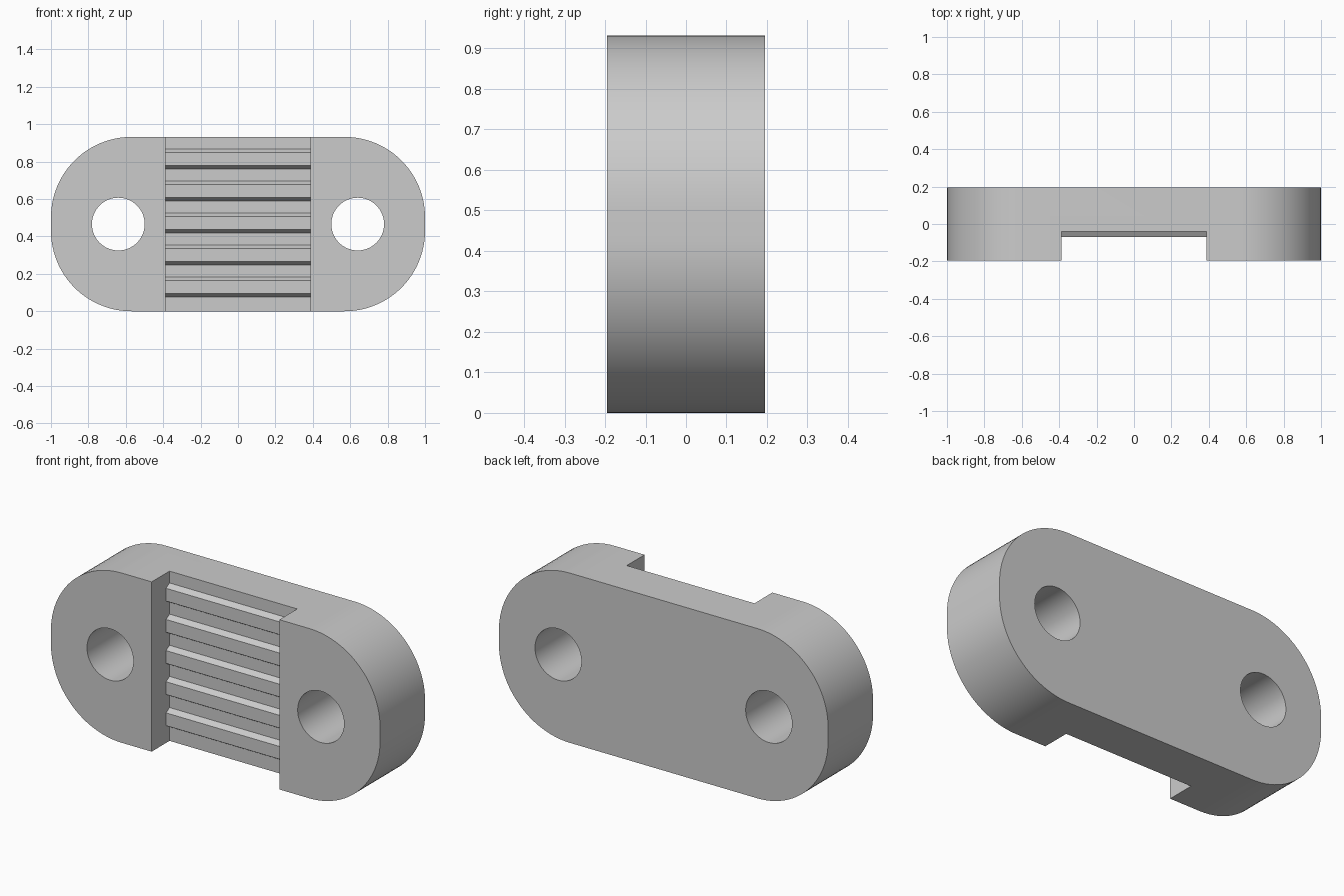
import bpy
import bmesh
import math
from mathutils import Matrix, Vector

HEIGHT = 0.932
HALF_DEPTH = 0.195
CORNER = 0.43
SLOT_X = 0.388
FLOOR_Y, CREST_Y = -0.04, -0.07

cube = bpy.data.objects.get("Cube")
if cube:
    bpy.data.objects.remove(cube, do_unlink=True)

grey = bpy.data.materials.new("light grey")
grey.use_nodes = True
color = (0.6, 0.6, 0.6, 1)
grey.diffuse_color = color
grey.node_tree.nodes["Principled BSDF"].inputs["Base Color"].default_value = color


def prism(name, points, offset):
    """Extrude a closed 3D outline along an offset vector."""
    bm = bmesh.new()
    face = bm.faces.new([bm.verts.new(p) for p in points])
    out = bmesh.ops.extrude_face_region(bm, geom=[face])
    moved = [g for g in out["geom"] if isinstance(g, bmesh.types.BMVert)]
    bmesh.ops.translate(bm, verts=moved, vec=Vector(offset))
    bmesh.ops.recalc_face_normals(bm, faces=bm.faces)
    mesh = bpy.data.meshes.new(name)
    bm.to_mesh(mesh)
    bm.free()
    obj = bpy.data.objects.new(name, mesh)
    mesh.materials.append(grey)
    bpy.context.collection.objects.link(obj)
    return obj


def arc(cx, cz, radius, start, sweep, steps, y):
    """Points along an arc in the XZ plane."""
    angles = [start + sweep * i / steps for i in range(steps + 1)]
    return [(cx + radius * math.cos(a), y, cz + radius * math.sin(a)) for a in angles]


def cut(target, cutter):
    mod = target.modifiers.new("cut", "BOOLEAN")
    mod.operation = "DIFFERENCE"
    mod.solver = "EXACT"
    mod.object = cutter
    bpy.context.view_layer.objects.active = target
    bpy.ops.object.modifier_apply(modifier=mod.name)
    bpy.data.objects.remove(cutter, do_unlink=True)


# Rounded body
outline = []
for i, (sx, top) in enumerate([(1, True), (-1, True), (-1, False), (1, False)]):
    cz = HEIGHT - CORNER if top else CORNER
    outline += arc(sx * (1 - CORNER), cz, CORNER, i * math.pi / 2, math.pi / 2, 24, -HALF_DEPTH)
body = prism("clamp_body", outline, (0, 2 * HALF_DEPTH, 0))

# Front slot whose floor carries five bevelled ribs
profile = [(-0.4, -0.1), (FLOOR_Y, -0.1)]
for i in range(5):
    z = 0.077 + 0.171 * i
    profile += [(FLOOR_Y, z), (CREST_Y, z + 0.018), (CREST_Y, z + 0.088), (FLOOR_Y, z + 0.106)]
profile += [(FLOOR_Y, 1.1), (-0.4, 1.1)]
cut(body, prism("slot_cutter", [(-SLOT_X, y, z) for y, z in profile], (2 * SLOT_X, 0, 0)))

# Bolt holes
for sx in (-1, 1):
    ring = arc(sx * 0.64, HEIGHT / 2, 0.141, 0, 2 * math.pi, 64, -0.4)[:-1]
    cut(body, prism("hole_cutter", ring, (0, 0.8, 0)))

# Smooth curved walls, sharp edges
bpy.ops.object.select_all(action="DESELECT")
body.select_set(True)
bpy.context.view_layer.objects.active = body
bpy.ops.object.shade_smooth_by_angle(angle=math.radians(30))
